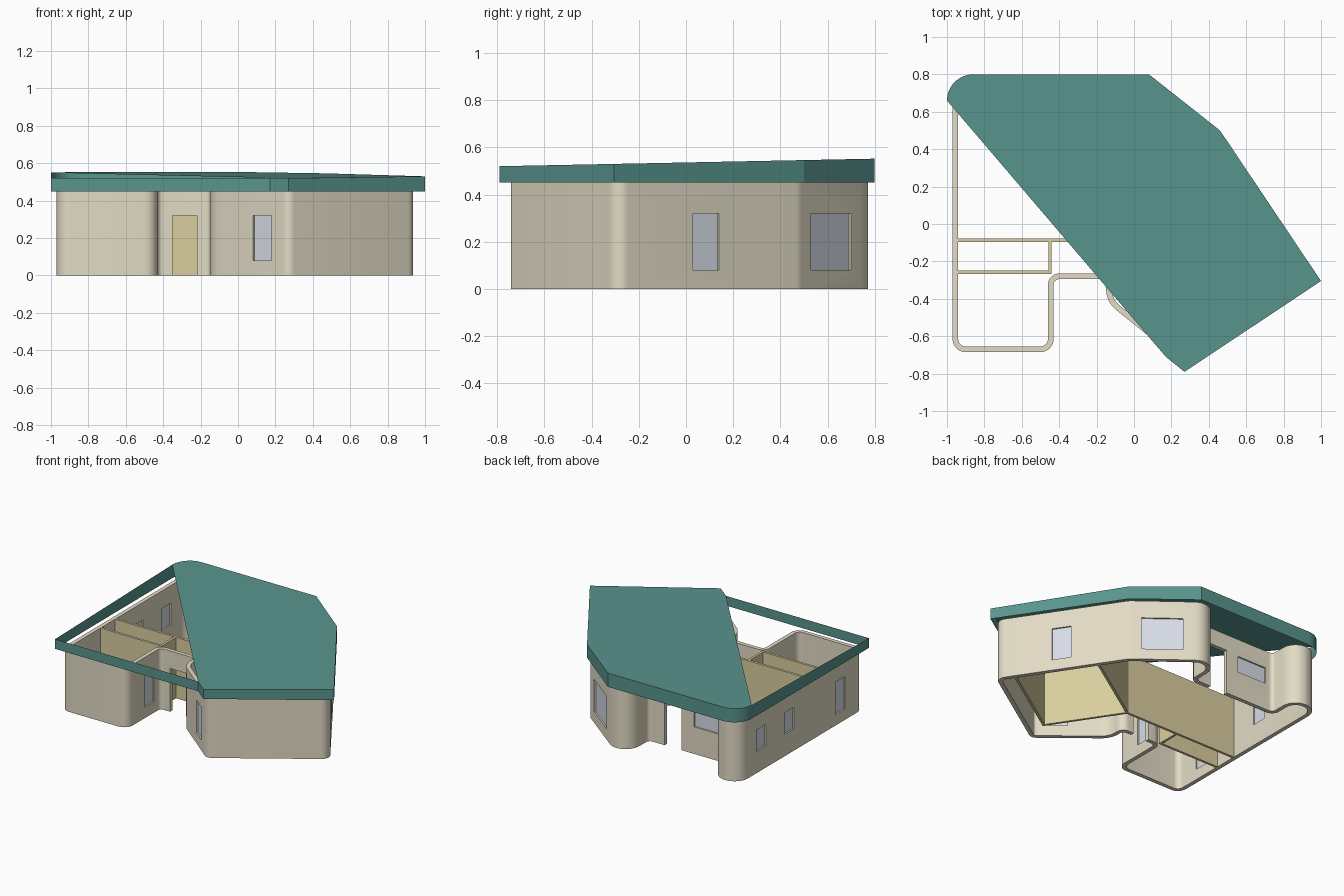
import bpy, bmesh, math
from mathutils import Vector

if "Cube" in bpy.data.objects:
    bpy.data.objects.remove(bpy.data.objects["Cube"])

WALL_H, WALL_T = 0.45, 0.03


def material(name, rgb):
    m = bpy.data.materials.new(name)
    m.diffuse_color = (*rgb, 1)
    m.use_nodes = True
    m.node_tree.nodes["Principled BSDF"].inputs["Base Color"].default_value = m.diffuse_color
    return m


CREAM = material("cream_render", (0.76, 0.71, 0.56))
TAN = material("tan_partition", (0.70, 0.62, 0.35))
TEAL = material("teal_roof", (0.10, 0.30, 0.27))
GLASS = material("pale_glass", (0.68, 0.72, 0.80))


def make(name, bm, mat=None):
    me = bpy.data.meshes.new(name)
    bm.to_mesh(me)
    bm.free()
    ob = bpy.data.objects.new(name, me)
    bpy.context.collection.objects.link(ob)
    if mat:
        me.materials.append(mat)
    return ob


def rounded(corners, seg=8):
    """Polyline of a closed outline whose corners (x, y, r) are filleted."""
    out, n = [], len(corners)
    for i, (x, y, r) in enumerate(corners):
        p = Vector((x, y))
        if r == 0:
            out.append(p)
            continue
        a = (Vector(corners[i - 1][:2]) - p).normalized()
        b = (Vector(corners[(i + 1) % n][:2]) - p).normalized()
        half = a.angle(b) / 2
        c = p + (a + b).normalized() * r / math.sin(half)
        s, e = p + a * r / math.tan(half) - c, p + b * r / math.tan(half) - c
        a0 = math.atan2(s.y, s.x)
        da = (math.atan2(e.y, e.x) - a0 + math.pi) % (2 * math.pi) - math.pi
        for k in range(seg + 1):
            t = a0 + da * k / seg
            out.append(c + r * Vector((math.cos(t), math.sin(t))))
    return out


def inset(pts, d):
    """Mitred inward offset of a counter-clockwise outline."""
    out, n = [], len(pts)
    for i, p in enumerate(pts):
        a = (p - pts[i - 1]).normalized()
        b = (pts[(i + 1) % n] - p).normalized()
        na, nb = Vector((-a.y, a.x)), Vector((-b.y, b.x))
        out.append(p + (na + nb) * d / (1 + na.dot(nb)))
    return out


def slab(bm, p, q, lo, hi, z0, z1):
    """Box along p-q, reaching from lo to hi on its left side."""
    p, q = Vector(p), Vector(q)
    d = (q - p).normalized()
    n = Vector((-d.y, d.x))
    base = [p + n * lo, q + n * lo, q + n * hi, p + n * hi]
    v = [[bm.verts.new((*c, z)) for c in base] for z in (z0, z1)]
    bm.faces.new(v[0][::-1])
    bm.faces.new(v[1])
    for i in range(4):
        j = (i + 1) % 4
        bm.faces.new((v[0][i], v[0][j], v[1][j], v[1][i]))


# Outer wall shell with rounded corners
outline = rounded([
    (-.97, -.685, .07), (-.43, -.685, .07), (-.43, -.295, .03), (-.15, -.295, .025),
    (-.15, -.415, .15), (.27, -.755, .05), (.96, -.295, .06), (.445, .48, .10),
    (-.08, .886, .11), (-.08, .55, .03), (-.75, .55, .03), (-.75, .77, .109),
    (-.97, .77, .109)])
inner = inset(outline, WALL_T)
bm = bmesh.new()
rings = [[bm.verts.new((*p, z)) for p in pts] for pts, z in
         ((outline, 0), (outline, WALL_H), (inner, WALL_H), (inner, 0))]
n = len(outline)
for k in range(4):
    a, b = rings[k], rings[(k + 1) % 4]
    for i in range(n):
        j = (i + 1) % n
        bm.faces.new((a[i], a[j], b[j], b[i]))
bmesh.ops.recalc_face_normals(bm, faces=bm.faces)
walls = make("outer_walls", bm, CREAM)

# Openings: outer end points, sill, head, glazed
openings = [
    ((-.35, -.295), (-.22, -.295), -.05, .32, False),
    ((-.21, .55), (-.35, .55), -.05, .33, False),
    ((.08, -.601), (.18, -.682), .08, .32, True),
    ((.744, .03), (.671, .14), .08, .32, True),
    ((.38, .53), (.16, .70), .08, .32, True),
    ((-.45, .55), (-.69, .55), .20, .32, True),
    ((-.97, .56), (-.97, .45), .16, .32, True),
    ((-.97, .235), (-.97, .125), .16, .32, True),
    ((-.97, -.365), (-.97, -.475), .08, .32, True),
    ((-.43, -.475), (-.43, -.365), .08, .32, True)]
cut, panes = bmesh.new(), bmesh.new()
for p, q, z0, z1, glazed in openings:
    slab(cut, p, q, -.03, .06, z0, z1)
    if glazed:
        slab(panes, p, q, .011, .019, z0, z1)
make("window_panes", panes, GLASS)
cutter = make("opening_cutter", cut)
cutter.hide_render = True
cutter.hide_viewport = True
mod = walls.modifiers.new("openings", 'BOOLEAN')
mod.object = cutter
mod.operation = 'DIFFERENCE'
mod.solver = 'EXACT'

# Apply the cut, then smooth the rounded corners
dg = bpy.context.evaluated_depsgraph_get()
me = bpy.data.meshes.new_from_object(walls.evaluated_get(dg))
walls.modifiers.clear()
walls.data = me
bpy.data.objects.remove(cutter)
bpy.context.view_layer.objects.active = walls
walls.select_set(True)
bpy.ops.object.shade_smooth_by_angle(angle=math.radians(30))

# Interior partitions
bm = bmesh.new()
for p, q in [((-.945, -.087), (-.01, -.087)), ((-.945, -.257), (-.44, -.257)),
             ((-.449, -.248), (-.449, -.096)), ((-.015, -.087), (.535, .277)),
             ((-.01, -.09), (.31, -.57)), ((.305, -.575), (.865, -.203))]:
    slab(bm, p, q, -.009, .009, 0, WALL_H)
make("interior_partitions", bm, TAN)


# Roof: gently sloping sheet over part of the plan
def roof_z(p):
    return .52 + .032 * (p.y + .79) / 1.59


edge = rounded([(.17, -.71, 0), (.27, -.79, 0), (1, -.305, 0), (.46, .5, 0),
                (.08, .8, 0), (-1, .8, .14)], 10)
# the last corner is filleted against the true vertical left edge
edge = edge[:5] + [Vector((-.86 + .14 * math.cos(t), .66 + .14 * math.sin(t)))
                   for t in (math.pi / 2 * (1 + k / 10) for k in range(11))]
bm = bmesh.new()
bm.faces.new([bm.verts.new((*p, roof_z(p))) for p in edge])
make("roof_sheet", bm, TEAL)

# Fascia band running round the whole plan
band = edge + [Vector((-1, -.71))]
bm = bmesh.new()
lo = [bm.verts.new((*p, WALL_H)) for p in band]
hi = [bm.verts.new((*p, roof_z(p))) for p in band]
for i in range(len(band)):
    j = (i + 1) % len(band)
    bm.faces.new((lo[i], lo[j], hi[j], hi[i]))
make("roof_fascia", bm, TEAL)
